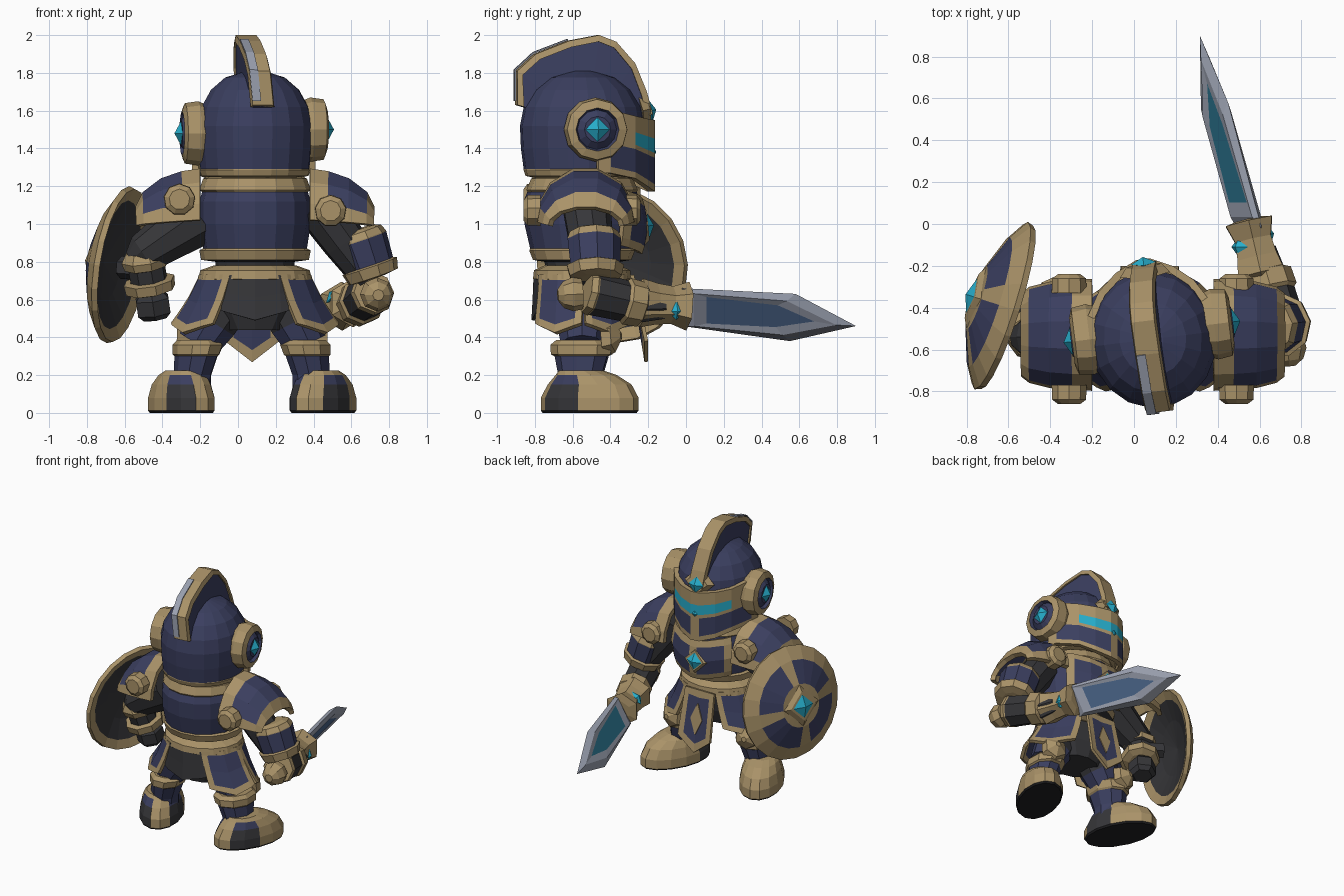
import bpy, bmesh, math
from mathutils import Vector, Matrix

if "Cube" in bpy.data.objects:
    bpy.data.objects.remove(bpy.data.objects["Cube"])

COLOURS = {
    "navy": (0.043, 0.049, 0.115), "gold": (0.40, 0.29, 0.14), "dark_grey": (0.037, 0.037, 0.041),
    "cyan": (0.02, 0.42, 0.60), "silver": (0.33, 0.36, 0.44), "steel_blue": (0.075, 0.14, 0.27),
    "edge_grey": (0.16, 0.17, 0.20), "sole_black": (0.014, 0.014, 0.016), "deep_teal": (0.025, 0.18, 0.28)}
MATS = []
for key, col in COLOURS.items():
    m = bpy.data.materials.new(key)
    m.use_nodes = True
    m.diffuse_color = (*col, 1)
    b = m.node_tree.nodes["Principled BSDF"]
    b.inputs["Base Color"].default_value = (*col, 1)
    b.inputs["Roughness"].default_value = 0.7
    MATS.append(m)
N, G, D, C, S, B, E, K, T = range(9)
V = Vector
CX, CY = 0.09, -0.55          # body axis


def build(name, verts, faces, mats, thick=0):
    me = bpy.data.meshes.new(name)
    me.from_pydata([tuple(v) for v in verts], [], faces)
    for m in MATS:
        me.materials.append(m)
    for p, i in zip(me.polygons, mats):
        p.material_index = i
    bm = bmesh.new()
    bm.from_mesh(me)
    bmesh.ops.recalc_face_normals(bm, faces=bm.faces)
    bm.to_mesh(me)
    bm.free()
    ob = bpy.data.objects.new(name, me)
    bpy.context.collection.objects.link(ob)
    if thick:
        s = ob.modifiers.new("thickness", "SOLIDIFY")
        s.thickness, s.offset = thick, 0


def skin(name, rings, matf):
    """Join equal rings of points and cap both ends."""
    n, r = len(rings[0]), len(rings)
    faces, mats = [], []
    for j in range(r - 1):
        for k in range(n):
            q = (k + 1) % n
            faces.append((j * n + k, j * n + q, j * n + n + q, j * n + n + k))
            mats.append(matf(j, k))
    faces += [tuple(range(n)), tuple(range(r * n - n, r * n))]
    mats += [matf(0, 0), matf(r - 2, 0)]
    build(name, [p for ring in rings for p in ring], faces, mats)


def loft(name, origin, yaw, rings, matf, n=14):
    """Stack of horizontal ellipses (dx, dy, z, rx, ry)."""
    rot = Matrix.Rotation(math.radians(yaw), 3, 'Z')
    o = V((*origin, 0))
    out = [[o + rot @ V((dx + rx * math.cos(6.28319 * k / n), dy + ry * math.sin(6.28319 * k / n), z))
            for k in range(n)] for dx, dy, z, rx, ry in rings]
    skin(name, out, matf if callable(matf) else lambda j, k: matf[j])


def lathe(name, p, axis, profile, matf, n=10):
    """Turned part: profile of (distance, radius) along an axis."""
    p, a = V(p), V(axis).normalized()
    side = a.cross(V((0, 0, 1)) if abs(a.z) < 0.95 else V((0, 1, 0))).normalized()
    up = side.cross(a)
    out = [[p + a * t + (up * math.cos(6.28319 * k / n) + side * math.sin(6.28319 * k / n)) * max(r, 0.001)
            for k in range(n)] for t, r in profile]
    skin(name, out, matf if callable(matf) else lambda j, k: matf[j])


def limb(name, p, q, profile, mats, n=9):
    """Lathe between two points, profile distances are fractions."""
    d = V(q) - V(p)
    lathe(name, p, d, [(t * d.length, r) for t, r in profile], mats, n)


def gem(name, p, axis, r, h):
    lathe(name, p, axis, [(-h, 0), (0, r), (h, 0)], [C, C], 4)


def patch(name, f, us, vs, matf, thick=0.03):
    """Curved plate from f(u, v), coloured per cell."""
    w = len(us)
    faces, mats = [], []
    for j in range(len(vs) - 1):
        for i in range(w - 1):
            faces.append((j * w + i, j * w + i + 1, j * w + w + i + 1, j * w + w + i))
            mats.append(matf(i, j))
    build(name, [f(u, v) for v in vs for u in us], faces, mats, thick)


def framed(us, vs, inner, edge=G):
    return lambda i, j: edge if i in (0, len(us) - 2) or j in (0, len(vs) - 2) else inner


# Helmet, in a frame turned slightly about the head axis
YAW = 7
HROT = Matrix.Rotation(math.radians(YAW), 3, 'Z')
def head(x, y, z):
    return V((CX, CY, 0)) + HROT @ V((x, y, z))

loft("helmet", (CX, CY), YAW,
     [(0, 0, 1.24, .22, .24), (0, 0, 1.255, .285, .30), (0, 0, 1.285, .295, .31), (0, 0, 1.29, .29, .31), (0, 0, 1.40, .30, .325),
      (0, 0, 1.52, .305, .33), (0, 0, 1.62, .285, .31), (0, 0, 1.71, .235, .255), (0, 0, 1.775, .16, .175), (0, 0, 1.81, .05, .06)],
     [G, G, G, N, N, N, N, N, N], 18)

def face(u, v):
    a = (u - 0.5) * math.radians(165)
    c = math.cos(a)
    low, high = 1.27 - 0.10 * c ** 4, 1.63 - 0.08 * c
    k = 0.01 + 0.035 * c ** 12
    return head((0.305 + k) * math.sin(a), (0.325 + k) * c, low + (high - low) * v)

def face_mat(i, j):
    if i == 4 and j != 3 or j in (0, 2, 4):
        return G
    if j == 3:
        return C if 2 <= i <= 6 else G
    return G if i in (0, 8) else N

patch("face_guard", face, [0, .07, .24, .36, .47, .53, .64, .76, .93, 1], [0, .1, .47, .54, .74, 1], face_mat, .035)
gem("forehead_gem", head(0, .365, 1.6), HROT @ V((0, 1, .2)), .06, .03)
lathe("forehead_mount", head(0, .31, 1.6), HROT @ V((0, 1, .2)), [(0, .12), (.045, .085)], [G], 4)
gem("nose_gem", head(0, .37, 1.38), HROT @ V((0, 1, 0)), .05, .025)

for side, s in (("left", 1), ("right", -1)):
    ax = HROT @ V((s, 0, 0))
    hub = 1.49 + s * .01
    lathe(side + "_ear_disc", head(s * .25, .035, hub), ax,
          [(0, .15), (.05, .17), (.12, .16), (.135, .115), (.11, .105), (.14, .07)], [G, G, G, N, N], 12)
    gem(side + "_ear_gem", head(s * .39, .035, hub), ax, .065, .035)

# Helmet crest, leaning a little to one side
OUT = [(-.35, 1.63), (-.35, 1.81), (-.25, 1.90), (-.07, 1.97), (.09, 2.0), (.18, 1.965), (.28, 1.85), (.34, 1.70), (.37, 1.58)]
def lean(x, y, z):
    return head(x - .1 * (z - 1.63), y, z)

def inset(d):
    res = []
    for y, z in OUT:
        v = V((0.02 - y, 1.52 - z)).normalized() * d
        res.append((y + v.x, z + v.y))
    return res

def crest(name, d0, d1, w, mat):
    rings = [[lean(-w, *a), lean(w, *a), lean(w * 1.15, *b), lean(-w * 1.15, *b)]
             for a, b in zip(inset(d0), inset(d1))]
    skin(name, rings, lambda j, k: mat)

crest("crest_rim", 0, .035, .055, G)
crest("crest_core", .015, .20, .05, N)
patch("crest_stripe", lambda u, v: lean(-.054 + .045 * u, *[(-.354, 1.65), (-.354, 1.815), (-.252, 1.907), (-.07, 1.976)][v]),
      [0, 1], [0, 1, 2, 3], lambda i, j: S, .008)

# Torso and waist
loft("torso", (CX, CY), 0,
     [(0, 0, .76, .21, .19), (0, 0, .80, .21, .20), (0, 0, .81, .285, .26), (0, 0, .86, .295, .28), (0, 0, .87, .275, .275),
      (0, -.005, 1.0, .295, .30), (0, -.005, 1.12, .295, .305), (0, 0, 1.17, .28, .29), (0, 0, 1.18, .295, .295),
      (0, 0, 1.24, .275, .27), (0, 0, 1.28, .2, .2)], [D, D, G, G, N, N, N, G, G, G], 16)
loft("belt", (CX, CY), 0, [(0, 0, .69, .27, .23), (0, 0, .71, .30, .26), (0, 0, .755, .29, .255), (0, 0, .78, .22, .2)], [G, G, G], 16)
loft("hips", (CX, CY), 0, [(0, 0, .44, .18, .15), (0, 0, .55, .27, .19), (0, 0, .72, .26, .22)], [D, D], 12)

def chest(u, v):
    a = math.radians(90 + (u - .5) * 100)
    z = .89 + .29 * v - .05 * (1 - abs(2 * u - 1))
    r = .305 + .03 * math.sin(math.pi * v)
    return V((CX + r * math.cos(a), CY + r * math.sin(a), z))
cu, cv = [0, .1, .3, .45, .55, .7, .9, 1], [0, .14, .5, .84, 1]
patch("chest_plate", chest, cu, cv, lambda i, j: G if i in (0, 3, 6) or j in (0, 3) else N)
lathe("chest_gem_mount", (CX - .02, -.24, .99), (0, 1, .1), [(0, .11), (.04, .08)], [G], 4)
gem("chest_gem", (CX - .02, -.2, .99), (0, 1, .1), .065, .03)

# Skirt panels around the hips, flaring sideways
def skirt(name, ang, width, bottom, inner, flare):
    def f(u, v):
        a = math.radians(ang + (u - .5) * width * (1 - .1 * v))
        w = v ** 1.3
        return V((CX + (.285 + flare * w) * math.cos(a), CY + (.245 + .22 * flare * w) * math.sin(a),
                  .73 - (.73 - bottom - .05 * abs(2 * u - 1)) * v))
    us, vs = [0, .12, .5, .88, 1], [0, .1, .5, .86, 1]
    patch(name, f, us, vs, framed(us, vs, inner, inner if inner == D else G), .025)

for nm, ang in (("left_rear", -30), ("left_front", 33), ("right_front", 147), ("right_rear", 210)):
    skirt(nm + "_skirt_panel", ang, 66, .42, N, .15)
skirt("rear_skirt_panel", 270, 70, .49, D, .05)

def tabard(u, v):
    tip = 1 - abs(2 * u - 1)
    return V((.075 + (u - .5) * (.25 + .03 * v), -.285 + .075 * v, .73 - v * (.35 + .11 * tip)))
tu, tv = [0, .15, .5, .85, 1], [0, .12, .5, .86, 1]
patch("front_tabard", tabard, tu, tv, framed(tu, tv, N), .02)
patch("tabard_emblem", lambda u, v: V((.075 + (u - .5) * .10 * (1 - abs(v - 1)), -.254 + .018 * v, .64 - .12 * v)),
      [0, 1], [.05, .6, 1, 1.4, 1.95], lambda i, j: G, .008)

# Legs and boots
def boot(j, k):
    if j == 0:
        return K
    if 1 <= k <= 6:
        return G
    return G if j == 4 or k in (0, 7, 10, 11) else D if j < 3 else N

for side, s, kx in (("left", 1, .36), ("right", -1, -.21)):
    limb(side + "_thigh", (CX + s * .15, CY, .6), (kx, CY, .36), [(0, .15), (.5, .14), (1, .115)], [D, N])
    loft(side + "_shin", (kx, CY), -s * 14,
         [(s * .05, 0, .12, .12, .12), (s * .03, 0, .2, .10, .12), (s * .01, 0, .30, .115, .145),
          (s * .01, 0, .31, .125, .165), (0, 0, .36, .135, .17), (0, 0, .385, .11, .14)], [N, N, G, G, G], 9)
    lathe(side + "_knee_cap", (kx + s * .03, -.43, .4), (s * .25, 1, .1), [(0, .1), (.05, .085), (.09, .02)], [G, G], 6)
    loft(side + "_boot", (kx + s * .09, -.51), -s * 24,
         [(0, 0, 0, .145, .265), (0, 0, .012, .155, .275), (0, 0, .08, .155, .275), (0, .0, .15, .14, .235),
          (0, -.02, .20, .12, .17), (0, -.05, .225, .10, .12)], boot, 14)

# Shoulder guards with round studs
for side, s in (("left", 1), ("right", -1)):
    def shoulder(u, v, s=s):
        a = math.pi * u
        return V((CX + s * (.29 + .33 * math.sin(1.45 * v)), -.53 + .25 * math.cos(a) * (1 - .25 * v * v),
                  1.02 - .03 * v + math.sin(a) * .265 * math.cos(v * 1.2)))
    pu, pv = [0, .1, .25, .42, .58, .75, .9, 1], [0, .2, .45, .75, 1]
    patch(side + "_shoulder_guard", shoulder, pu, pv, framed(pu, pv, N), .035)
    for end, y, d in (("rear", -.77, -1), ("front", -.33, 1)):
        lathe(f"{side}_{end}_shoulder_stud", (CX + s * .4, y, 1.1 - s * .03), (0, d, 0), [(0, .085), (.07, .082), (.09, .055)], [G, G], 9)

# Left arm, holding the sword
limb("left_upper_arm", (.42, -.53, 1.1), (.7, -.48, .72), [(0, .13), (.5, .12), (1, .1)], [D, D])
limb("left_arm_guard", (.63, -.49, .97), (.715, -.48, .72),
     [(0, .09), (.06, .13), (.2, .145), (.22, .145), (.75, .135), (.78, .155), (1, .14), (1.03, .08)], [G, G, G, N, G, G, G])
lathe("left_elbow", (.73, -.55, .63), (.1, -1, -.05), [(0, .08), (.05, .09), (.1, .07), (.13, .03)], [G, G, G], 8)
limb("left_forearm", (.72, -.53, .64), (.63, -.22, .57), [(0, .11), (.1, .12), (.13, .115), (.65, .11), (.7, .125), (.95, .12), (1, .08)],
     [G, G, D, G, G, G], 8)
limb("left_fist", (.64, -.29, .57), (.6, -.12, .57), [(0, .08), (.3, .1), (1, .08)], [D, D], 7)

# Sword
limb("sword_guard", (.615, -.27, .585), (.55, .01, .565), [(0, .08), (.12, .13), (.4, .11), (.7, .10), (1, .13), (1.04, .07)], [G] * 5, 6)
gem("guard_gem", (.645, -.05, .54), (1, .2, -.2), .05, .025)
gem("guard_gem_inner", (.505, -.11, .62), (-.7, 0, .7), .055, .03)
EDGE = [V(p) for p in ((.61, -.02, .66), (.45, .58, .63), (.315, .9, .46), (.32, .55, .38), (.49, -.02, .46))]
nrm = (EDGE[1] - EDGE[3]).cross(EDGE[2] - EDGE[0]).normalized()
nrm *= math.copysign(1, nrm.x)
cen = V((.43, .4, .535))
INN = [cen + (p - cen) * k for p, k in zip(EDGE, (.86, .72, .78, .72, .86))]
FUL = [cen + (p - cen) * k for p, k in zip(EDGE, (.7, .46, .55, .46, .7))]
verts, faces, mats = list(EDGE), [], []
for sg in (1, -1):
    base = len(verts)
    verts += [p + nrm * sg * .024 for p in INN] + [p + nrm * sg * .02 for p in FUL]
    for k in range(5):
        q = (k + 1) % 5
        faces += [(k, q, base + q, base + k), (base + k, base + q, base + 5 + q, base + 5 + k)]
        mats += [E if k in (2, 3) and sg > 0 else S, S]
    faces.append(tuple(range(base + 5, base + 10)))
    mats.append(B if sg > 0 else T)
build("sword_blade", verts, faces, mats)

# Right arm, behind the shield
limb("right_upper_arm", (-.2, -.54, 1.04), (-.5, -.54, .84), [(0, .16), (.5, .135), (1, .11), (1.2, .06)], [D, D, D])
limb("right_forearm", (-.5, -.54, .86), (-.45, -.46, .58),
     [(0, .1), (.15, .13), (.3, .12), (.32, .1), (.55, .1), (.57, .14), (.75, .135), (.8, .085)], [G, G, D, D, G, G, G], 8)
limb("right_fist", (-.46, -.46, .64), (-.44, -.43, .5), [(0, .07), (.25, .1), (.8, .1), (1, .07)], [D, D, D], 6)
limb("shield_strap", (-.47, -.5, .76), (-.62, -.42, .77), [(0, .06), (1, .06)], [D], 6)

# Round shield with cross bands and a jewelled boss
SH, SN = V((-.635, -.39, .785)), V((-.94, .30, .15)).normalized()
def shield_mat(j, k):
    if j < 2:
        return D
    return (G if k % 5 == 0 else N) if j == 5 else G
lathe("shield", SH, SN, [(.08, 0), (.045, .2), (-.005, .345), (-.03, .41), (.0, .42), (.06, .325), (.125, .16), (.135, 0)], shield_mat, 20)
lathe("shield_boss", SH + SN * .10, SN, [(0, .2), (.05, .11), (.055, 0)], [G, G], 4)
gem("shield_gem", SH + SN * .15, SN, .09, .03)
